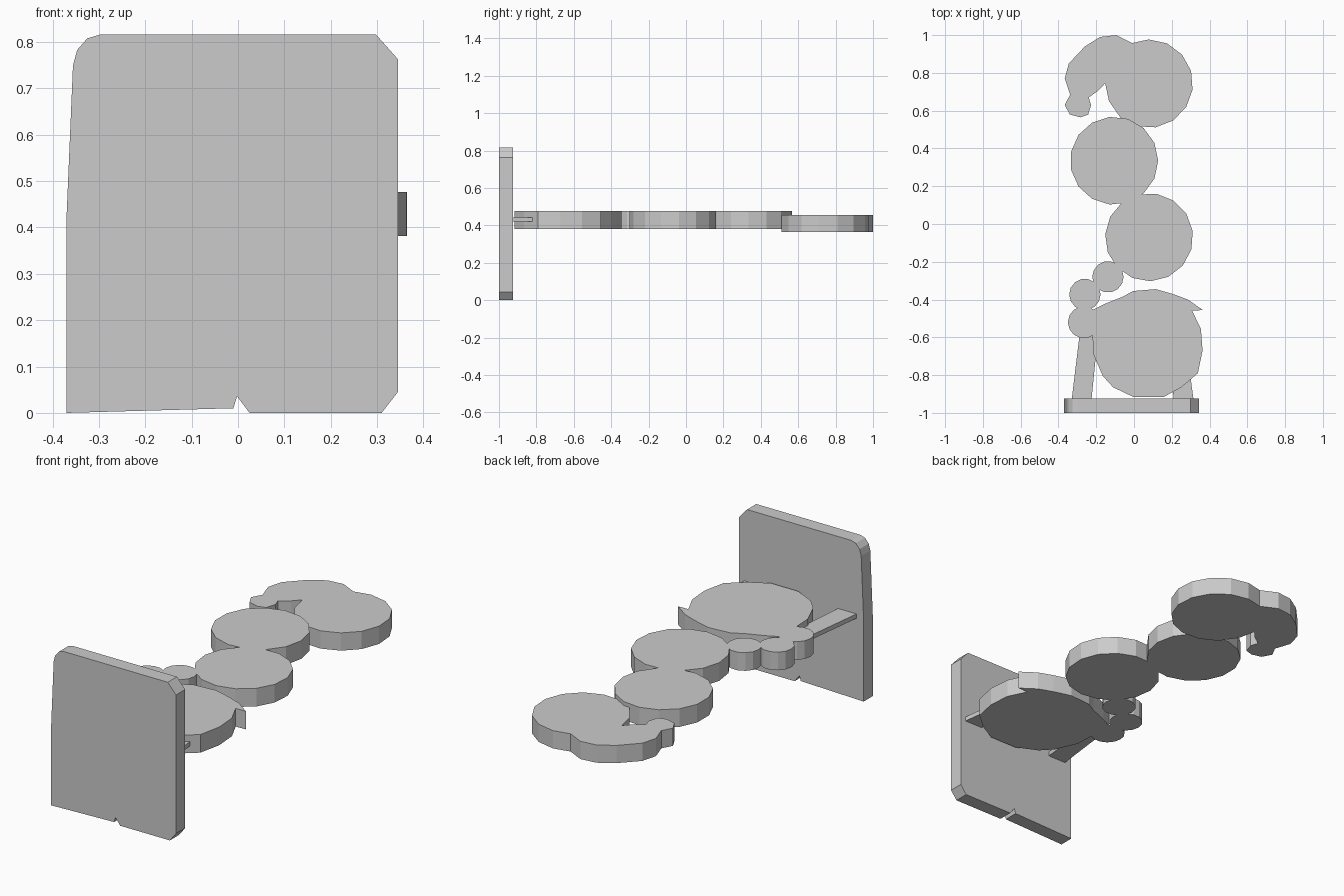
import bpy, bmesh, math
from mathutils import Vector

if "Cube" in bpy.data.objects:
    bpy.data.objects.remove(bpy.data.objects["Cube"])


def prism(name, points, direction, origin):
    """Extrude a closed outline of 3D points along a direction."""
    bm = bmesh.new()
    base = [bm.verts.new(Vector(p) + Vector(origin)) for p in points]
    face = bm.faces.new(base)
    ext = bmesh.ops.extrude_face_region(bm, geom=[face])
    top = [v for v in ext["geom"] if isinstance(v, bmesh.types.BMVert)]
    bmesh.ops.translate(bm, verts=top, vec=direction)
    bmesh.ops.recalc_face_normals(bm, faces=bm.faces)
    mesh = bpy.data.meshes.new(name)
    bm.to_mesh(mesh)
    bm.free()
    obj = bpy.data.objects.new(name, mesh)
    bpy.context.collection.objects.link(obj)
    return obj


def slab(name, outline, z0, z1):
    return prism(name, [(x, y, 0) for x, y in outline], (0, 0, z1 - z0), (0, 0, z0))


def arc(cx, cy, r, start, end, n):
    """n + 1 points around a circle, angles in degrees."""
    angles = [math.radians(start + (end - start) * i / n) for i in range(n + 1)]
    return [(cx + r * math.cos(a), cy + r * math.sin(a)) for a in angles]


def disc(name, cx, cy, r, sides, turn=0):
    slab(name, arc(cx, cy, r, turn, turn + 360, sides)[:-1], Z0, Z1)


Z0, Z1 = 0.382, 0.476            # thickness of the flat body

# Upright plate with clipped corners and a small notch at the bottom
plate = [(-0.37, 0), (-0.01, 0.01), (-0.002, 0.036), (0.025, 0), (0.31, 0),
         (0.345, 0.045), (0.345, 0.763), (0.298, 0.816), (-0.298, 0.816),
         (-0.325, 0.808), (-0.347, 0.783), (-0.356, 0.75), (-0.37, 0.42)]
prism("upright_plate", [(x, 0, z) for x, z in plate], (0, 0.075, 0), (0, -1, 0))

# Large lower body with a pointed tail
lower = [(-0.005, -0.355), (0.115, -0.345), (0.21, -0.372), (0.285, -0.4),
         (0.365, -0.456), (0.307, -0.458), (0.354, -0.555), (0.363, -0.67),
         (0.338, -0.79), (0.25, -0.865), (0.155, -0.917), (0, -0.917),
         (-0.11, -0.865), (-0.165, -0.805), (-0.215, -0.69), (-0.22, -0.58),
         (-0.22, -0.455), (-0.16, -0.425), (-0.06, -0.385)]
slab("lower_body", lower, Z0, Z1)

# Middle discs and the curled arm of small discs
for name, cx, cy, r, sides, turn in [
        ("middle_body", 0.08, -0.07, 0.233, 15, 8),
        ("upper_body", -0.105, 0.335, 0.233, 15, 0),
        ("arm_upper", -0.138, -0.28, 0.083, 14, 0),
        ("arm_middle", -0.26, -0.373, 0.083, 14, 0),
        ("arm_lower", -0.265, -0.52, 0.085, 14, 0)]:
    disc(name, cx, cy, r, sides, turn)

# Head: round disc running into a drooping, curled snout
head = arc(0.078, 0.743, 0.234, 230, 450, 9)
head += [(-0.01, 0.958), (-0.095, 1.0), (-0.18, 0.99), (-0.26, 0.94),
         (-0.345, 0.85), (-0.367, 0.77), (-0.338, 0.685), (-0.367, 0.63),
         (-0.34, 0.58), (-0.285, 0.565), (-0.243, 0.578), (-0.227, 0.63),
         (-0.24, 0.67), (-0.19, 0.705), (-0.153, 0.745), (-0.132, 0.65)]
slab("head", head, 0.364, 0.456)

# Thin struts joining the body to the plate
slab("left_strut", [(-0.33, -0.93), (-0.225, -0.93), (-0.19, -0.58), (-0.285, -0.56)], 0.42, 0.443)
slab("right_strut", [(0.315, -0.93), (0.21, -0.93), (0.2, -0.81), (0.3, -0.815)], 0.42, 0.443)
